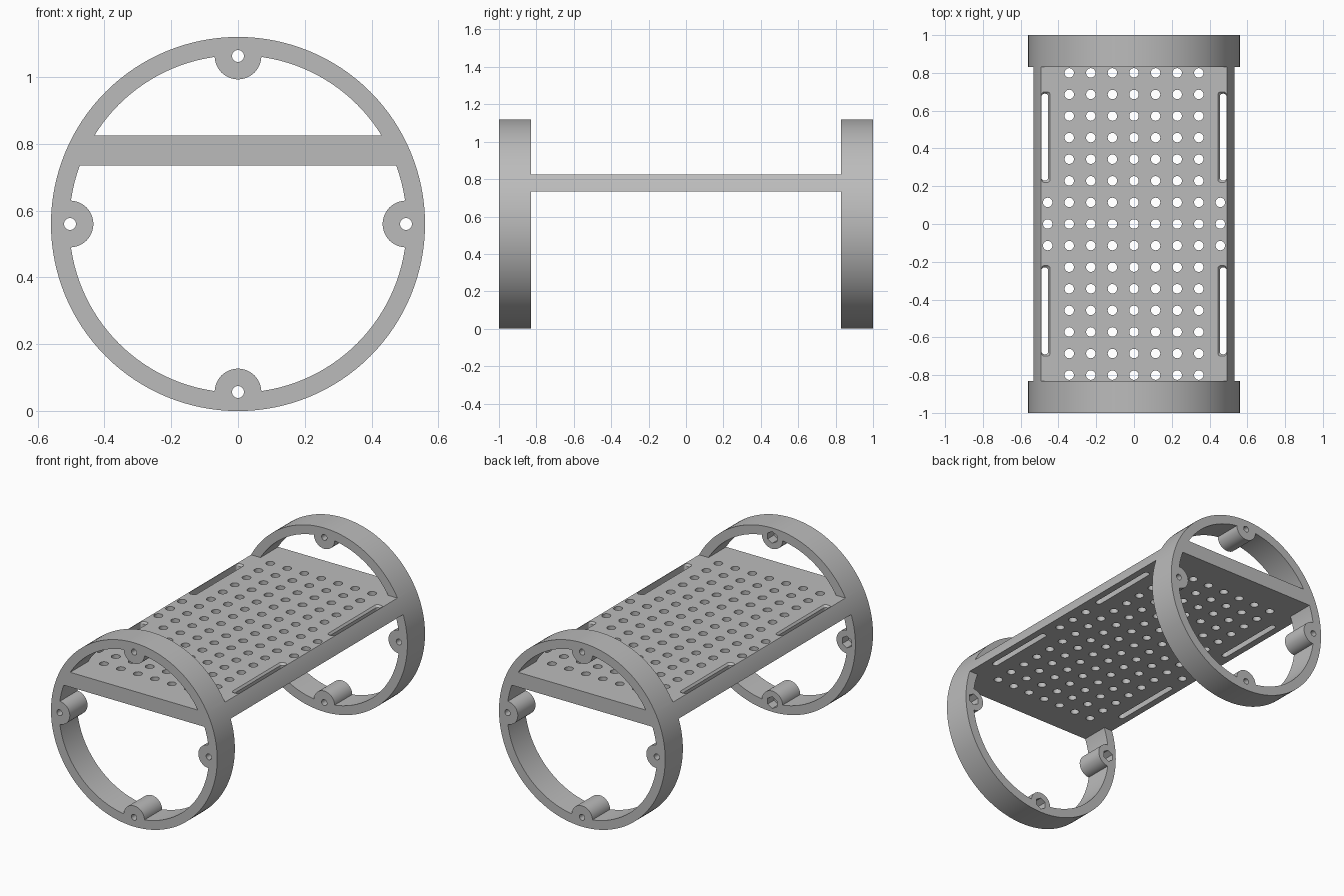
import bpy, bmesh, math
from mathutils import Matrix, Vector

cube = bpy.data.objects.get("Cube")
if cube:
    bpy.data.objects.remove(cube, do_unlink=True)

R, BORE, MID = 0.56, 0.505, 0.56        # ring radii and axis height
LOW, TOP = 0.735, 0.825                 # plate underside and upper face
RING = 0.83                             # inner face of each end ring
BOLT = 0.503                            # bolt circle radius

grey = bpy.data.materials.new("plain grey")
grey.use_nodes = True
colour = (0.5, 0.5, 0.5, 1)
grey.diffuse_color = colour
grey.node_tree.nodes["Principled BSDF"].inputs["Base Color"].default_value = colour


def tube(bm, x, y, z, radius, length, axis="Y", sides=32):
    """Add a capped cylinder centred on a point."""
    turn = Matrix.Rotation(math.pi / 2, 4, "X") if axis == "Y" else Matrix()
    bmesh.ops.create_cone(bm, cap_ends=True, segments=sides, radius1=radius, radius2=radius,
                          depth=length, matrix=Matrix.Translation((x, y, z)) @ turn)


def box(bm, x0, x1, y0, y1, z0, z1):
    """Add a box between two corners."""
    size = Vector((x1 - x0, y1 - y0, z1 - z0))
    mid = Vector((x0 + x1, y0 + y1, z0 + z1)) / 2
    bmesh.ops.create_cube(bm, size=1, matrix=Matrix.Translation(mid) @ Matrix.Diagonal((*size, 1)))


def slot(bm, x, y, half_x, half_y, levels):
    """Add a round-ended slot lofted through (height, growth towards the middle) levels."""
    inward = -math.copysign(1, x)
    loops = []
    for z, grow in levels:
        hx, hy, r = half_x + grow / 2, half_y + grow, 0.016
        loop = []
        for q, (sx, sy) in enumerate(((1, 1), (-1, 1), (-1, -1), (1, -1))):
            for k in range(5):
                a = (q + k / 4) * math.pi / 2
                loop.append(bm.verts.new((x + inward * grow / 2 + sx * (hx - r) + r * math.cos(a),
                                          y + sy * (hy - r) + r * math.sin(a), z)))
        loops.append(loop)
    bm.faces.new(loops[0][::-1])
    bm.faces.new(loops[-1])
    for a, b in zip(loops, loops[1:]):
        for i in range(len(a)):
            j = (i + 1) % len(a)
            bm.faces.new((a[i], a[j], b[j], b[i]))


def finish(bm, name):
    mesh = bpy.data.meshes.new(name)
    bmesh.ops.recalc_face_normals(bm, faces=bm.faces)
    bm.to_mesh(mesh)
    bm.free()
    ob = bpy.data.objects.new(name, mesh)
    bpy.context.collection.objects.link(ob)
    return ob


def cut(target, cutter):
    """Subtract the cutter, bake the result and drop the cutter."""
    mod = target.modifiers.new("cut", "BOOLEAN")
    mod.operation, mod.solver, mod.object = "DIFFERENCE", "EXACT", cutter
    bpy.context.view_layer.update()
    baked = bpy.data.meshes.new_from_object(target.evaluated_get(bpy.context.evaluated_depsgraph_get()))
    target.modifiers.clear()
    target.data = baked
    bpy.data.objects.remove(cutter, do_unlink=True)


bolts = [(BOLT * math.cos(i * math.pi / 2), MID + BOLT * math.sin(i * math.pi / 2)) for i in range(4)]

# Solid drum that everything is carved from
bm = bmesh.new()
tube(bm, 0, 0, MID, R, 2, sides=128)
frame = finish(bm, "perforated_plate_with_end_rings")

# Bore, leaving the plate and the bolt bosses standing
bm = bmesh.new()
tube(bm, 0, 0, MID, BORE, 2.2, sides=128)
bore = finish(bm, "bore_cutter")
bm = bmesh.new()
box(bm, -1, 1, -1.2, 1.2, LOW, TOP)
for x, z in bolts:
    tube(bm, x, 0, z, 0.07, 2.4, sides=48)
cut(bore, finish(bm, "boss_and_plate_keeper"))
cut(frame, bore)

# Open space between the rings, above and below the plate
bm = bmesh.new()
box(bm, -1, 1, -RING, RING, TOP, 1.5)
box(bm, -1, 1, -RING, RING, -0.5, LOW)
cut(frame, finish(bm, "middle_cutter"))

# Bolt holes through both rings
bm = bmesh.new()
for x, z in bolts:
    tube(bm, x, 0, z, 0.018, 2.2, sides=24)
cut(frame, finish(bm, "bolt_hole_cutter"))

# Hexagonal nut pockets on the inner face of the front ring
bm = bmesh.new()
for x, z in bolts:
    tube(bm, x, -RING, z, 0.036, 0.12, sides=6)
cut(frame, finish(bm, "nut_pocket_cutter"))

# Grid of plate holes, with short extra columns at the sides, and edge slots
bm = bmesh.new()
pitch = 0.1143
for col in range(-4, 5):
    reach = 1 if abs(col) == 4 else 7
    for row in range(-reach, reach + 1):
        tube(bm, col * pitch, row * pitch, 0.78, 0.025, 0.3, axis="Z", sides=24)
for sx in (-1, 1):
    for sy in (-1, 1):
        slot(bm, sx * 0.472, sy * 0.46, 0.018, 0.23,
             ((LOW - 0.05, 0), (TOP - 0.012, 0), (TOP, 0.01), (TOP + 0.05, 0.01)))
cut(frame, finish(bm, "plate_hole_cutter"))

frame.data.materials.clear()
frame.data.materials.append(grey)
bpy.ops.object.select_all(action="DESELECT")
frame.select_set(True)
bpy.context.view_layer.objects.active = frame
bpy.ops.object.shade_smooth_by_angle(angle=math.radians(30))
